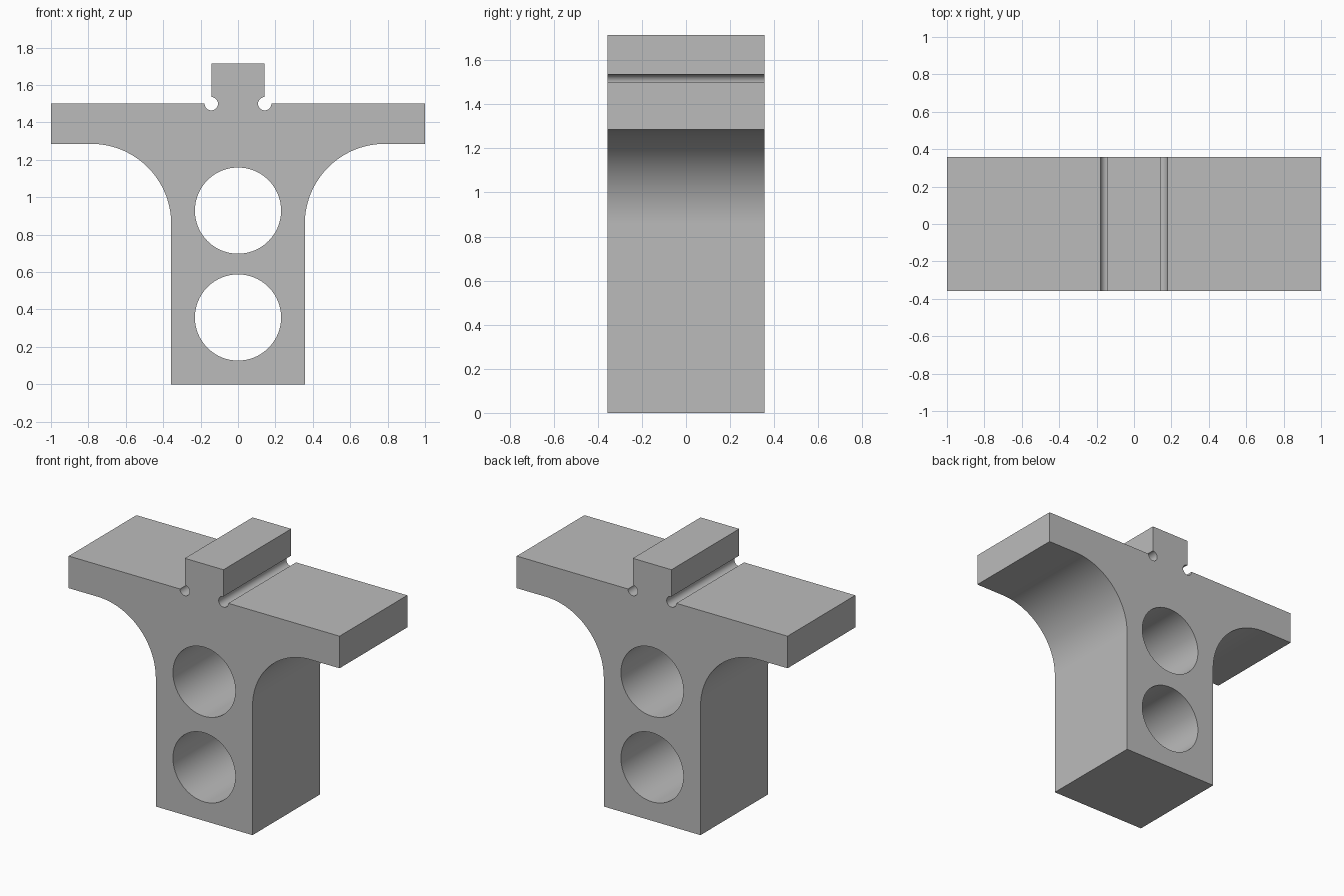
import bpy
import bmesh
from math import cos, sin, pi

U = 1 / 28            # design unit
HALF_DEPTH = 10 * U

cube = bpy.data.objects.get("Cube")
if cube:
    bpy.data.objects.remove(cube, do_unlink=True)

grey = bpy.data.materials.new("plain grey")
grey.use_nodes = True
colour = (0.5, 0.5, 0.5, 1)
grey.diffuse_color = colour
grey.node_tree.nodes["Principled BSDF"].inputs["Base Color"].default_value = colour


def arc(cx, cz, r, start, end, steps):
    """Points on an arc, angles in quarter turns."""
    angles = [(start + (end - start) * i / steps) * pi / 2 for i in range(steps + 1)]
    return [(cx + r * cos(a), cz + r * sin(a)) for a in angles]


def prism(name, profile, half_depth):
    """Extrude an x-z profile along y."""
    bm = bmesh.new()
    face = bm.faces.new([bm.verts.new((x, -half_depth, z)) for x, z in profile])
    result = bmesh.ops.extrude_face_region(bm, geom=[face])
    moved = [v for v in result["geom"] if isinstance(v, bmesh.types.BMVert)]
    bmesh.ops.translate(bm, verts=moved, vec=(0, 2 * half_depth, 0))
    bmesh.ops.recalc_face_normals(bm, faces=bm.faces)
    mesh = bpy.data.meshes.new(name)
    bm.to_mesh(mesh)
    bm.free()
    mesh.materials.append(grey)
    obj = bpy.data.objects.new(name, mesh)
    bpy.context.collection.objects.link(obj)
    return obj


# Right half of the outline: column, fillet, flange, relief groove, key
half = [(10 * U, 0)]
half += arc(22 * U, 24 * U, 12 * U, 2, 1, 40)
half += [(28 * U, 36 * U), (28 * U, 42 * U)]
half += arc(4 * U, 42 * U, U, 0, -3, 36)
half += [(4 * U, 48 * U)]
outline = half + [(-x, z) for x, z in reversed(half)]
bracket = prism("t_bracket", outline, HALF_DEPTH)

# Two round through holes in the column
for z in (10 * U, 26 * U):
    circle = arc(0, z, 6.45 * U, 0, 4, 96)[:-1]
    cutter = prism("hole_cutter", circle, HALF_DEPTH + 0.1)
    cutter.hide_render = True
    bpy.context.view_layer.objects.active = bracket
    cut = bracket.modifiers.new("hole", "BOOLEAN")
    cut.operation = "DIFFERENCE"
    cut.solver = "EXACT"
    cut.object = cutter
    bpy.ops.object.modifier_apply(modifier=cut.name)
    bpy.data.objects.remove(cutter, do_unlink=True)

# Smooth curved walls, crisp edges
bpy.ops.object.select_all(action="DESELECT")
bracket.select_set(True)
bpy.context.view_layer.objects.active = bracket
bpy.ops.object.shade_smooth_by_angle(angle=pi / 6)
